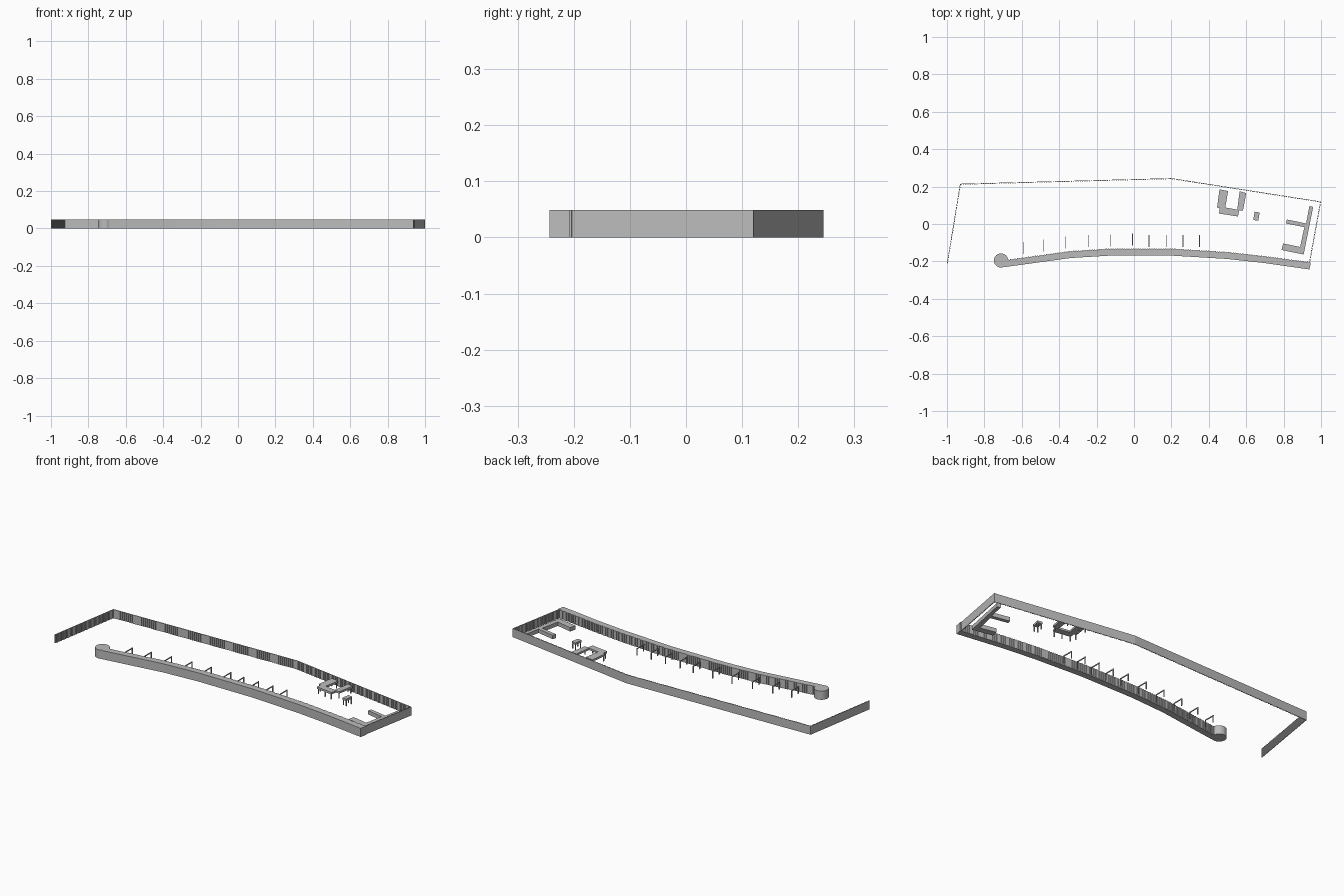
import bpy, bmesh
from mathutils import Vector

if bpy.data.objects.get("Cube"):
    bpy.data.objects.remove(bpy.data.objects["Cube"])

H = 0.049
grey = bpy.data.materials.new("plain_grey")
grey.use_nodes = True
colour = (0.5, 0.5, 0.5, 1)
grey.diffuse_color = colour
grey.node_tree.nodes["Principled BSDF"].inputs["Base Color"].default_value = colour


def finish(name, bm):
    bmesh.ops.recalc_face_normals(bm, faces=bm.faces)
    mesh = bpy.data.meshes.new(name)
    bm.to_mesh(mesh)
    bm.free()
    mesh.materials.append(grey)
    bpy.context.collection.objects.link(bpy.data.objects.new(name, mesh))


def prism(bm, outline, z0, z1):
    face = bm.faces.new([bm.verts.new((x, y, z0)) for x, y in outline])
    top = bmesh.ops.extrude_face_region(bm, geom=[face], use_keep_orig=True)["geom"]
    moved = [v for v in top if isinstance(v, bmesh.types.BMVert)]
    bmesh.ops.translate(bm, verts=moved, vec=(0, 0, z1 - z0))


def box(bm, x, y, sx, sy, z0, z1):
    prism(bm, [(x - sx / 2, y - sy / 2), (x + sx / 2, y - sy / 2),
               (x + sx / 2, y + sy / 2), (x - sx / 2, y + sy / 2)], z0, z1)


def ribs(bm, path, pitch=0.012, depth=0.003):
    # upright ribs on the right-hand side of a path
    for a, b in zip(path, path[1:]):
        a, b = Vector(a), Vector(b)
        step = (b - a).normalized()
        side = Vector((step.y, -step.x)) * depth
        count = max(1, int((b - a).length / pitch))
        for i in range(count):
            p = a + (b - a) * (i + 0.25) / count
            q = p + step * pitch / 2
            prism(bm, [p, q, q + side, p + side], 0, H)


# boundary fence: thin sheet with ribs inside
fence = [(-1, -0.21), (-0.93, 0.215), (0.2, 0.245), (1, 0.12), (0.94, -0.21)]
bm = bmesh.new()
for a, b in zip(fence, fence[1:]):
    a, b = Vector(a), Vector(b)
    d = (b - a).normalized()
    inward = Vector((d.y, -d.x)) * 0.002
    prism(bm, [a, b, b + inward, a + inward], 0, H)
ribs(bm, fence, depth=0.005)
finish("boundary_fence", bm)

# curved front wall, ribbed along its inner face
inner = [(-0.69, -0.195), (-0.34, -0.147), (-0.13, -0.134), (0.2, -0.134),
         (0.5, -0.152), (0.7, -0.174), (0.945, -0.207)]
outer = [(x, y - 0.035) for x, y in inner[:-1]] + [(0.938, -0.243)]
bm = bmesh.new()
for i in range(len(inner) - 1):
    prism(bm, [outer[i], outer[i + 1], inner[i + 1], inner[i]], 0, H)
bmesh.ops.remove_doubles(bm, verts=bm.verts, dist=0.0001)
ribs(bm, inner[::-1])
finish("curved_wall", bm)

# round tower at the wall end
bm = bmesh.new()
bmesh.ops.create_cone(bm, cap_ends=True, segments=24, radius1=0.038, radius2=0.038, depth=H)
bmesh.ops.translate(bm, verts=bm.verts, vec=(-0.711, -0.195, H / 2))
finish("round_tower", bm)

# row of small frames behind the wall
frames = {-0.592: -0.128, -0.483: -0.115, -0.367: -0.1, -0.245: -0.091, -0.127: -0.087,
          -0.008: -0.083, 0.08: -0.092, 0.172: -0.092, 0.262: -0.092, 0.35: -0.092}
for number, (x, y) in enumerate(frames.items(), 1):
    bm = bmesh.new()
    box(bm, x, y, 0.004, 0.064, 0.036, 0.041)
    for end in (-0.029, 0.029):
        box(bm, x, y + end, 0.004, 0.005, 0, 0.036)
    finish(f"frame_{number}", bm)


def canopy(name, outline, legs, z0, z1):
    bm = bmesh.new()
    prism(bm, outline, z0, z1)
    for x, y in legs:
        box(bm, x, y, 0.005, 0.005, 0, z0)
    finish(name, bm)


# three-sided canopy on legs
canopy("court_canopy",
       [(0.457, 0.185), (0.503, 0.176), (0.488, 0.088), (0.552, 0.077), (0.565, 0.175),
        (0.6, 0.165), (0.583, 0.073), (0.562, 0.073), (0.556, 0.04), (0.455, 0.056),
        (0.458, 0.085), (0.444, 0.088)],
       [(0.462, 0.178), (0.496, 0.172), (0.451, 0.092), (0.461, 0.061), (0.551, 0.046),
        (0.577, 0.079), (0.57, 0.169), (0.593, 0.161), (0.508, 0.053)], 0.03, 0.041)

# small kiosk canopy
canopy("kiosk_canopy", [(0.638, 0.022), (0.664, 0.017), (0.672, 0.061), (0.645, 0.066)],
       [(0.642, 0.026), (0.661, 0.022), (0.668, 0.057), (0.649, 0.061)], 0.03, 0.041)

# long low building with two wings
canopy("winged_building",
       [(0.938, 0.096), (0.958, 0.091), (0.907, -0.163), (0.789, -0.139), (0.797, -0.104),
        (0.888, -0.123), (0.911, -0.017), (0.812, 0.003), (0.817, 0.024), (0.92, 0.003)],
       [], 0, 0.022)
